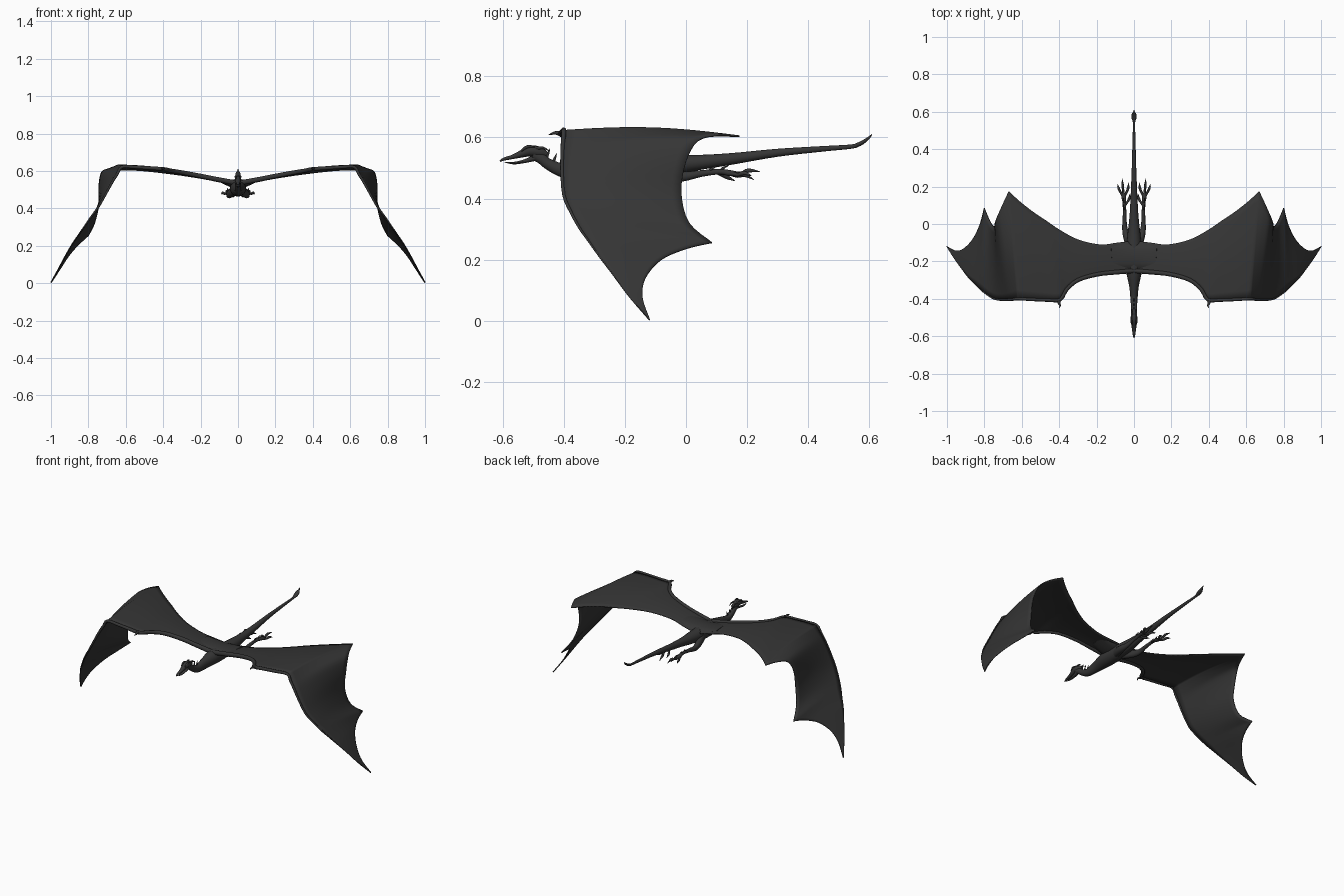
import bpy, bmesh, math
from mathutils import Vector

hide = bpy.data.materials.new("charcoal hide")
hide.diffuse_color = (0.036, 0.036, 0.036, 1)


def spline(pts, n):
    """Catmull-Rom through tuples, n steps per span."""
    out = []
    for i in range(len(pts) - 1):
        a, b = pts[max(i - 1, 0)], pts[i]
        c, d = pts[i + 1], pts[min(i + 2, len(pts) - 1)]
        for k in range(n):
            t = k / n
            out.append([0.5 * (2 * q + (r - p) * t + (2 * p - 5 * q + 4 * r - s) * t * t
                               + (3 * q - p - 3 * r + s) * t ** 3) for p, q, r, s in zip(a, b, c, d)])
    return out + [list(pts[-1])]


def finish(name, bm, angle=50):
    bmesh.ops.recalc_face_normals(bm, faces=bm.faces)
    me = bpy.data.meshes.new(name)
    bm.to_mesh(me)
    bm.free()
    ob = bpy.data.objects.new(name, me)
    bpy.context.collection.objects.link(ob)
    me.materials.append(hide)
    bpy.ops.object.select_all(action='DESELECT')
    ob.select_set(True)
    bpy.context.view_layer.objects.active = ob
    bpy.ops.object.shade_smooth_by_angle(angle=math.radians(angle))
    return ob


def mirror(ob):
    ob.modifiers.new("mirror", 'MIRROR').use_axis[0] = True


def tube(name, pts, both=False, steps=4, sides=12):
    """Tapered tube; points are x, y, z, half width, half height."""
    pts = spline(pts, steps)
    bm = bmesh.new()
    rings = []
    for i, p in enumerate(pts):
        c = Vector(p[:3])
        t = (Vector(pts[min(i + 1, len(pts) - 1)][:3]) - Vector(pts[max(i - 1, 0)][:3])).normalized()
        side = t.cross(Vector((0, 0, 1)))
        side = side.normalized() if side.length > 0.05 else Vector((1, 0, 0))
        up = side.cross(t)
        rings.append([bm.verts.new(c + side * max(p[3], .0008) * math.cos(2 * math.pi * k / sides)
                                   + up * max(p[4], .0008) * math.sin(2 * math.pi * k / sides))
                      for k in range(sides)])
    for a, b in zip(rings, rings[1:]):
        for k in range(sides):
            j = (k + 1) % sides
            bm.faces.new((a[k], a[j], b[j], b[k]))
    bm.faces.new(rings[0])
    bm.faces.new(rings[-1])
    ob = finish(name, bm)
    if both:
        mirror(ob)
    return ob


# wing edges, split where the trailing edge comes to a point
lead = [[(0, -.25, .535), (.1, -.258, .553), (.2, -.27, .573), (.3, -.30, .592), (.36, -.35, .602),
         (.395, -.405, .61), (.46, -.407, .615), (.54, -.404, .62), (.62, -.40, .622)],
        [(.62, -.40, .622), (.645, -.403, .585), (.67, -.405, .545), (.70, -.406, .49),
         (.745, -.40, .41), (.785, -.377, .355), (.82, -.35, .305)],
        [(.82, -.35, .305), (.85, -.32, .262), (.885, -.285, .212), (.92, -.24, .152),
         (.96, -.185, .077), (1, -.122, .004)]]
trail = [[(0, -.09, .525), (.09, -.10, .54), (.18, -.11, .558), (.30, -.083, .577), (.40, -.03, .59),
          (.47, .018, .598), (.54, .065, .604), (.61, .12, .606), (.67, .175, .604)],
         [(.67, .175, .604), (.70, .11, .608), (.73, .04, .59), (.743, .0, .52),
          (.745, -.015, .42), (.768, .01, .32), (.80, .085, .255)],
         [(.80, .085, .255), (.822, .0, .235), (.86, -.08, .20), (.91, -.132, .14),
          (.952, -.143, .075), (1, -.119, .002)]]

# wing membrane: lofted between the edges with a slight camber
bm = bmesh.new()
rows = []
M = 12
for s, (L, T) in enumerate(zip(lead, trail)):
    for i, (a, b) in enumerate(zip(spline(L, 4), spline(T, 4))):
        if s and i == 0:
            continue
        a, b = Vector(a), Vector(b)
        span = (b - a).length
        row = []
        for k in range(M + 1):
            t = k / M
            p = a.lerp(b, t)
            p.z += 0.03 * span * math.sin(math.pi * t)
            row.append(bm.verts.new(p))
        rows.append(row)
for a, b in zip(rows, rows[1:]):
    for k in range(M):
        bm.faces.new((a[k], a[k + 1], b[k + 1], b[k]))
wing = finish("wing_membrane", bm, 60)
sol = wing.modifiers.new("thickness", 'SOLIDIFY')
sol.thickness, sol.offset = 0.006, 0
mirror(wing)

# arm bone along the leading edge
edge = lead[0] + lead[1][1:] + lead[2][1:]
n = len(edge) - 1
tube("wing_arm", [(*p, .013 - .012 * i / n, .014 - .013 * i / n) for i, p in enumerate(edge)], True, 3, 10)
tube("wing_claw", [(.405, -.40, .61, .011, .01), (.40, -.425, .615, .007, .006),
                   (.395, -.437, .613, .004, .004), (.402, -.45, .609, .001, .001)], True)

# neck, torso and tail
tube("body", [(0, -.50, .545, .014, .018), (0, -.475, .532, .015, .018), (0, -.45, .512, .016, .018),
              (0, -.40, .492, .019, .024), (0, -.33, .497, .026, .034), (0, -.25, .505, .042, .042),
              (0, -.15, .506, .042, .042), (0, -.05, .51, .034, .034), (0, .04, .518, .024, .025),
              (0, .15, .530, .018, .019), (0, .3, .550, .012, .013), (0, .45, .563, .008, .009),
              (0, .54, .570, .006, .007), (0, .565, .577, .013, .007), (0, .585, .588, .013, .006),
              (0, .60, .600, .005, .004), (0, .61, .611, .001, .001)], sides=16)
# wing shoulder
tube("shoulder", [(0, -.175, .528, .075, .026), (.05, -.175, .537, .07, .018),
                  (.12, -.178, .556, .055, .004)], True)

# head with an open beak
tube("head", [(0, -.455, .545, .006, .008), (0, -.48, .552, .015, .017), (0, -.51, .556, .018, .018),
              (0, -.54, .546, .014, .012), (0, -.57, .536, .010, .007), (0, -.597, .529, .006, .005),
              (0, -.61, .522, .001, .002)])
tube("jaw", [(0, -.49, .535, .012, .011), (0, -.53, .522, .011, .006),
             (0, -.565, .516, .007, .004), (0, -.595, .519, .001, .001)])
tube("horn", [(.010, -.49, .565, .006, .006), (.013, -.468, .566, .004, .004),
              (.015, -.448, .556, .001, .001)], True)
tube("brow", [(.011, -.54, .556, .003, .003), (.014, -.52, .570, .005, .005),
              (.012, -.495, .570, .002, .002)], True)
# neck spikes
for y, z in ((-.462, .535), (-.44, .520), (-.415, .512)):
    tube("neck_spike", [(0, y, z - .01, .005, .007), (0, y + .010, z + .012, .003, .004),
                        (0, y + .016, z + .028, .001, .001)])

# hind legs and toes, trailing behind
tube("hind_leg", [(.018, -.13, .495, .022, .028), (.042, -.06, .478, .018, .023),
                  (.050, -.01, .472, .013, .016), (.050, .05, .482, .010, .011),
                  (.052, .11, .488, .009, .009), (.055, .145, .483, .012, .010),
                  (.056, .165, .482, .008, .007)], True)
toes = [[(.055, .14, .484), (.072, .17, .478), (.082, .19, .484), (.088, .215, .474)],
        [(.055, .14, .484), (.058, .18, .482), (.060, .205, .492), (.063, .242, .488)],
        [(.055, .14, .484), (.040, .17, .474), (.032, .19, .478), (.028, .222, .462)],
        [(.050, .10, .488), (.034, .12, .476), (.026, .135, .470), (.022, .16, .458)]]
radii = (.008, .006, .007, .001)
for path in toes:
    tube("toe", [(*p, r, r) for p, r in zip(path, radii)], True, 3, 8)
for y in (.075, .11):
    tube("heel_spur", [(.052, y, .488, .005, .005), (.055, y + .012, .500, .004, .004),
                       (.056, y + .03, .508, .001, .001)], True, 3, 8)
